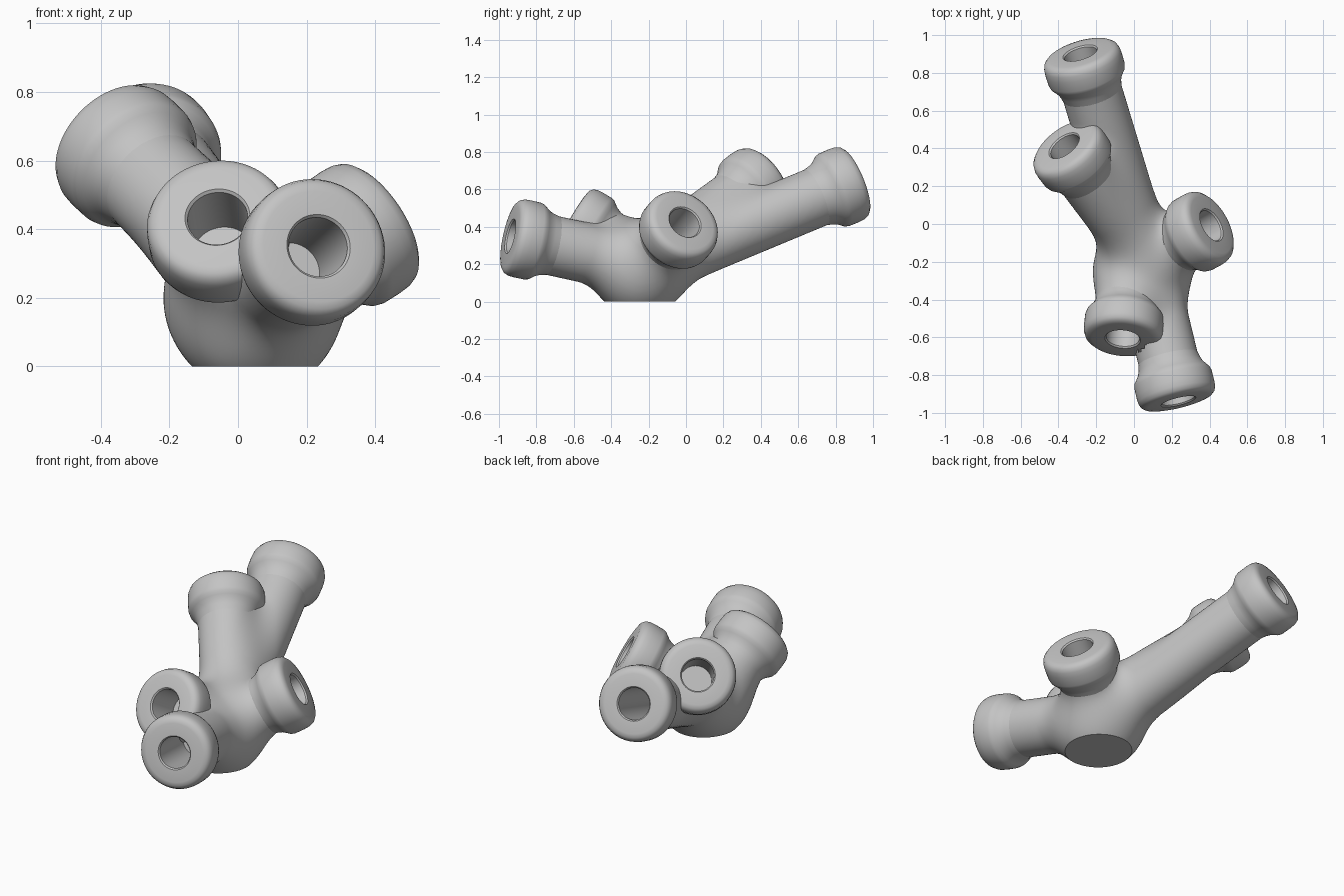
import bpy
import bmesh
import math
from itertools import product
from mathutils import Vector, Matrix

old = bpy.data.objects.get("Cube")
if old:
    bpy.data.objects.remove(old, do_unlink=True)

grey = bpy.data.materials.new("plain_grey")
grey.use_nodes = True
COLOUR = (0.55, 0.55, 0.55, 1)
grey.diffuse_color = COLOUR
grey.node_tree.nodes["Principled BSDF"].inputs["Base Color"].default_value = COLOUR

# Ports: name, face centre, outward axis, pipe length back to the hub
PORTS = [
    ("front_lower", (0.235, -0.94, 0.35), (0.23, -0.95, 0.21), 0.72),
    ("front_upper", (-0.06, -0.61, 0.435), (-0.08, -0.86, 0.5), 0.42),
    ("left_side", (0.41, -0.005, 0.425), (0.76, 0.42, 0.5), 0.5),
    ("back_end", (-0.285, 0.905, 0.645), (-0.27, 0.89, 0.37), 1.27),
    ("back_upper", (-0.37, 0.415, 0.655), (-0.52, 0.69, 0.5), 0.85),
]
HUB = Vector((0.05, -0.25, 0.17))
HUB_RADIUS = 0.25
PIPE_RADIUS = 0.16
BORE_RADIUS = 0.088
PIPE_SETBACK = 0.2
BLEND = 0.1
CELL = 0.02
LOW = Vector((-0.6, -1.06, -0.2))
HIGH = Vector((0.6, 1.06, 0.9))

# Collar half-section: radius, distance along the axis from the face
COLLAR = [
    (BORE_RADIUS, -0.008), (0.095, 0), (0.165, 0), (0.186, -0.005),
    (0.201, -0.018), (0.209, -0.04), (0.211, -0.07), (0.21, -0.125),
    (0.205, -0.143), (0.192, -0.16), (0.178, -0.18), (0.168, -0.205),
    (0.161, -0.235), (0.15, -0.27),
]

# Pipe centre lines: start, direction, length
PIPES = []
for name, centre, axis, length in PORTS:
    axis = Vector(axis).normalized()
    PIPES.append((Vector(centre) - axis * length, axis, length - PIPE_SETBACK))


def frame(centre, axis):
    turn = Vector(axis).to_track_quat("Z", "Y").to_matrix().to_4x4()
    return Matrix.Translation(centre) @ turn


def finish(name, bm):
    mesh = bpy.data.meshes.new(name)
    bm.to_mesh(mesh)
    bm.free()
    mesh.materials.append(grey)
    obj = bpy.data.objects.new(name, mesh)
    bpy.context.collection.objects.link(obj)
    bpy.ops.object.select_all(action="DESELECT")
    obj.select_set(True)
    bpy.context.view_layer.objects.active = obj
    bpy.ops.object.shade_smooth_by_angle(angle=math.radians(35))


def body_distance(p):
    """Distance to the hub and pipes, with soft fillets where they meet."""
    result = (p - HUB).length - HUB_RADIUS
    for start, axis, length in PIPES:
        offset = p - start
        along = min(max(offset.dot(axis), 0), length)
        pipe = (offset - axis * along).length - PIPE_RADIUS
        overlap = max(BLEND - abs(result - pipe), 0)
        result = min(result, pipe) - overlap * overlap / (4 * BLEND)
    return result


# Branching body: block it out from small cells
counts = [round((HIGH[a] - LOW[a]) / CELL) for a in range(3)]
half = Vector((0.5, 0.5, 0.5))
inside = {cell for cell in product(*map(range, counts))
          if body_distance(LOW + (Vector(cell) + half) * CELL) < 0}

bm = bmesh.new()
corners = {}


def corner(key):
    if key not in corners:
        corners[key] = bm.verts.new(LOW + Vector(key) * CELL)
    return corners[key]


for cell in inside:
    for a, side in product(range(3), (0, 1)):
        beyond = list(cell)
        beyond[a] += 2 * side - 1
        if tuple(beyond) in inside:
            continue
        quad = []
        for u, v in ((0, 0), (1, 0), (1, 1), (0, 1)):
            key = list(cell)
            key[a] += side
            key[(a + 1) % 3] += u
            key[(a + 2) % 3] += v
            quad.append(corner(tuple(key)))
        bm.faces.new(quad if side else quad[::-1])

# Relax the blocks onto the smooth casting
STEP = 0.002
NUDGES = [Vector(row) * STEP for row in Matrix.Identity(3)]
for turn in range(6):
    bmesh.ops.smooth_vert(bm, verts=bm.verts[:], factor=0.5,
                          use_axis_x=True, use_axis_y=True, use_axis_z=True)
    for vert in bm.verts:
        here = body_distance(vert.co)
        slope = Vector([body_distance(vert.co + n) - here for n in NUDGES])
        vert.co -= slope.normalized() * here

# Flat foot
cut = bmesh.ops.bisect_plane(bm, geom=bm.verts[:] + bm.edges[:] + bm.faces[:],
                             plane_co=(0, 0, 0), plane_no=(0, 0, 1),
                             clear_inner=True)
rim = [e for e in cut["geom_cut"] if isinstance(e, bmesh.types.BMEdge)]
filled = bmesh.ops.triangle_fill(bm, edges=rim, use_beauty=True)
bm.normal_update()
for face in filled["geom"]:
    if isinstance(face, bmesh.types.BMFace) and face.normal.z > 0:
        face.normal_flip()

# Open the pipe mouths behind the collars
for name, centre, axis, length in PORTS:
    to_port = frame(centre, axis).inverted()
    mouth = []
    for face in bm.faces:
        spot = to_port @ face.calc_center_median()
        if spot.xy.length < 0.125 and -PIPE_SETBACK < spot.z < 0.05:
            mouth.append(face)
    bmesh.ops.delete(bm, geom=mouth, context="FACES")
finish("branching_body", bm)

# Rounded collars, each with a blind bore and a flare into its pipe
SIDES = 72
for name, centre, axis, length in PORTS:
    bm = bmesh.new()
    rings = []
    for radius, along in [(BORE_RADIUS, -length / 2)] + COLLAR:
        angles = [math.tau * i / SIDES for i in range(SIDES)]
        rings.append([bm.verts.new((radius * math.cos(t), radius * math.sin(t), along))
                      for t in angles])
    for inner, outer in zip(rings, rings[1:]):
        for i in range(SIDES):
            j = (i + 1) % SIDES
            bm.faces.new((inner[i], outer[i], outer[j], inner[j]))
    bm.faces.new(rings[0])
    bm.transform(frame(centre, axis))
    finish(name + "_collar", bm)
